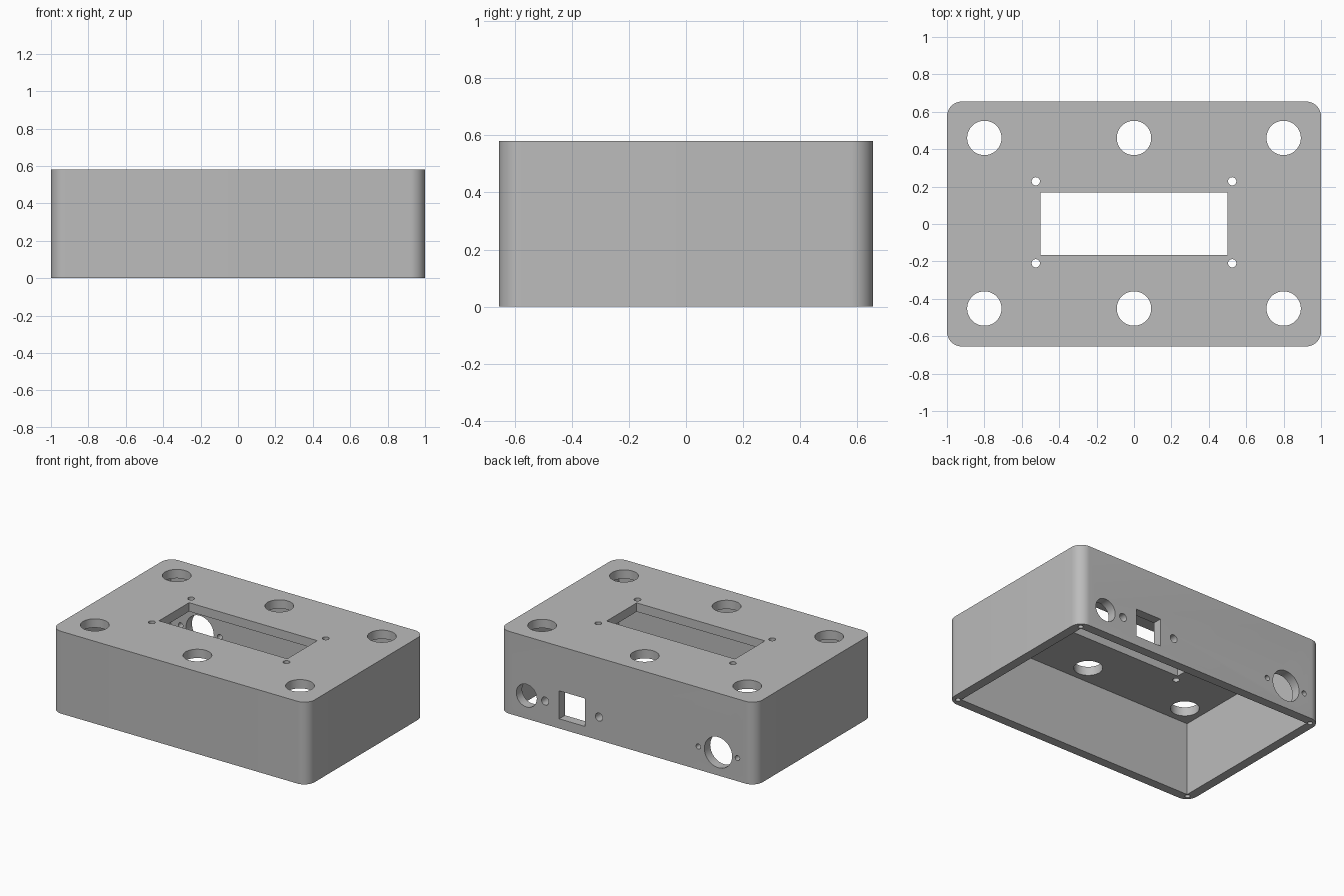
import bpy
import bmesh
import math

cube = bpy.data.objects.get("Cube")
if cube:
    bpy.data.objects.remove(cube, do_unlink=True)

WIDTH, DEPTH, HEIGHT = 2.0, 1.31, 0.58
WALL, ROOF, CORNER = 0.065, 0.062, 0.08
BACK = DEPTH / 2

grey = bpy.data.materials.new("plain grey")
grey.use_nodes = True
colour = (0.5, 0.5, 0.5, 1)
grey.diffuse_color = colour
grey.node_tree.nodes["Principled BSDF"].inputs["Base Color"].default_value = colour


def block(name, low, high, radius=0):
    """Box between two corners, with optional rounded upright edges."""
    bm = bmesh.new()
    bmesh.ops.create_cube(bm, size=1)
    for v in bm.verts:
        v.co = [l + (h - l) * (c + 0.5) for l, h, c in zip(low, high, v.co)]
    if radius:
        upright = [e for e in bm.edges
                   if abs(e.verts[0].co.z - e.verts[1].co.z) > 0.1]
        bmesh.ops.bevel(bm, geom=upright, offset=radius, segments=12,
                        profile=0.5, affect='EDGES')
    mesh = bpy.data.meshes.new(name)
    bm.to_mesh(mesh)
    bm.free()
    obj = bpy.data.objects.new(name, mesh)
    bpy.context.collection.objects.link(obj)
    return obj


def drill(name, centre, radius, length, along_y=False):
    """Cylinder used to cut a round hole."""
    turn = (math.pi / 2, 0, 0) if along_y else (0, 0, 0)
    bpy.ops.mesh.primitive_cylinder_add(vertices=48, radius=radius, depth=length,
                                        location=centre, rotation=turn)
    obj = bpy.context.object
    obj.name = name
    return obj


# Rounded shell
case = block("enclosure", (-WIDTH / 2, -BACK, 0), (WIDTH / 2, BACK, HEIGHT), CORNER)
case.data.materials.append(grey)

# Hollow interior, open underneath
cutters = [block("cavity_cutter", (WALL - WIDTH / 2, WALL - BACK, -0.1),
                 (WIDTH / 2 - WALL, BACK - WALL, HEIGHT - ROOF))]

# Display window and its screw holes
cutters.append(block("window_cutter", (-0.5, -0.165, 0.45), (0.5, 0.169, 0.7)))
for x in (-0.525, 0.525):
    for y in (-0.21, 0.228):
        cutters.append(drill("window_screw_cutter", (x, y, HEIGHT), 0.022, 0.3))

# Six switch holes in the roof
for x in (-0.8, 0, 0.8):
    for y in (-0.452, 0.46):
        cutters.append(drill("switch_cutter", (x, y, HEIGHT), 0.092, 0.3))

# Connector holes in the back wall
SOCKET_Z = 0.163
for x, radius in ((0.785, 0.08), (0.64, 0.028), (0.22, 0.028),
                  (-0.555, 0.018), (-0.71, 0.108), (-0.86, 0.018)):
    cutters.append(drill("socket_cutter", (x, BACK, SOCKET_Z), radius, 0.3, True))
cutters.append(block("square_socket_cutter", (0.33, 0.5, 0.068), (0.53, 0.8, 0.265)))

# Blind screw holes in the bottom rim corners
for x in (-1, 1):
    for y in (-1, 1):
        spot = (x * (WIDTH / 2 - 0.05), y * (BACK - 0.05), 0)
        cutters.append(drill("rim_screw_cutter", spot, 0.017, 0.3))

# Cut everything out of the shell
for cutter in cutters:
    cutter.hide_render = True
    cut = case.modifiers.new(cutter.name, 'BOOLEAN')
    cut.operation = 'DIFFERENCE'
    cut.solver = 'EXACT'
    cut.object = cutter

bpy.ops.object.select_all(action='DESELECT')
case.select_set(True)
bpy.context.view_layer.objects.active = case
for name in [m.name for m in case.modifiers]:
    bpy.ops.object.modifier_apply(modifier=name)
for cutter in cutters:
    bpy.data.objects.remove(cutter, do_unlink=True)

# One colour, smooth round surfaces, crisp edges
case.data.materials.clear()
case.data.materials.append(grey)
for face in case.data.polygons:
    face.material_index = 0
bpy.ops.object.shade_smooth_by_angle(angle=math.radians(30))
